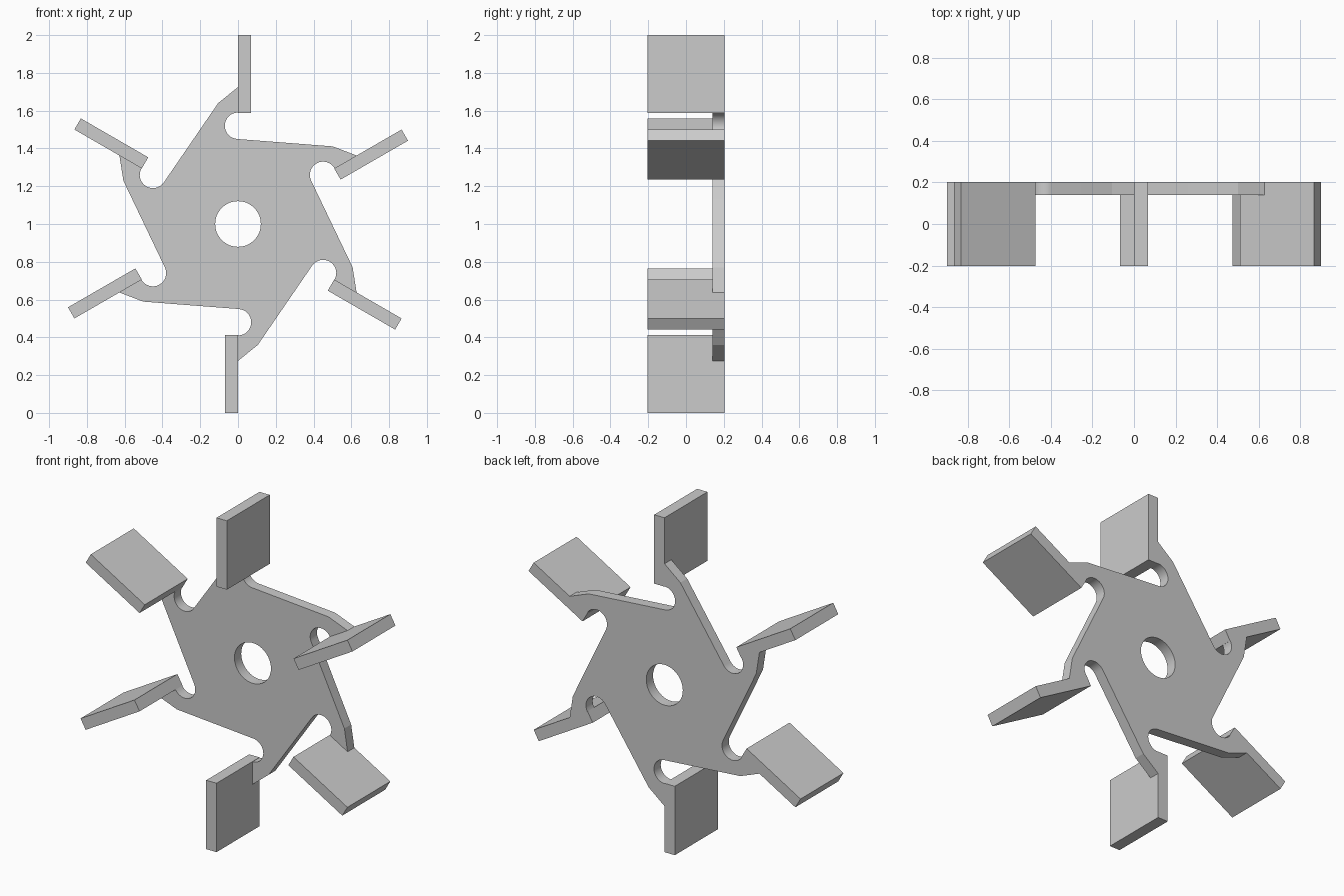
import bpy
import bmesh
from math import sin, cos, pi, radians
from mathutils import Matrix, Vector

BLADES = 6
HALF_DEPTH = 0.203
PLATE_T = 0.064
HUB = Vector((0, 0, 1))

default = bpy.data.objects.get("Cube")
if default:
    bpy.data.objects.remove(default, do_unlink=True)

grey = bpy.data.materials.new("plain_grey")
grey.use_nodes = True
colour = (0.6, 0.6, 0.6, 1)
grey.diffuse_color = colour
grey.node_tree.nodes["Principled BSDF"].inputs["Base Color"].default_value = colour


def arc(cx, cy, r, start, end, steps):
    """Points along an arc, angles in degrees."""
    angles = [radians(start + (end - start) * i / steps) for i in range(steps + 1)]
    return [Vector((cx + r * cos(a), cy + r * sin(a))) for a in angles]


def add_spline(curve, points):
    spline = curve.splines.new('POLY')
    spline.points.add(len(points) - 1)
    for target, p in zip(spline.points, points):
        target.co = (p.x, p.y, 0, 1)
    spline.use_cyclic_u = True


# Hub plate: one arm with its round notch, repeated around the centre
arm = [Vector((-0.105, 0.64)), Vector((0, 0.725))]
arm += arc(0, 0.52, 0.07, 90, 265.5, 16)
outline = []
for i in range(BLADES):
    turn = Matrix.Rotation(-2 * pi * i / BLADES, 2)
    outline += [turn @ p for p in arm]

curve = bpy.data.curves.new("hub_plate", 'CURVE')
curve.dimensions = '2D'
curve.fill_mode = 'BOTH'
curve.extrude = PLATE_T / 2
add_spline(curve, outline)
add_spline(curve, arc(0, 0, 0.121, 0, 350, 35))  # centre bore

plate = bpy.data.objects.new("hub_plate", curve)
bpy.context.collection.objects.link(plate)
bpy.ops.object.select_all(action='DESELECT')
plate.select_set(True)
bpy.context.view_layer.objects.active = plate
bpy.ops.object.convert(target='MESH')
plate = bpy.context.view_layer.objects.active

bm = bmesh.new()
bm.from_mesh(plate.data)
bmesh.ops.remove_doubles(bm, verts=bm.verts, dist=0.0001)
bmesh.ops.recalc_face_normals(bm, faces=bm.faces)
bm.to_mesh(plate.data)
bm.free()
plate.data.materials.clear()
plate.data.materials.append(grey)
plate.rotation_euler.x = pi / 2
plate.location = HUB + Vector((0, HALF_DEPTH - PLATE_T / 2, 0))
bpy.ops.object.shade_smooth_by_angle(angle=radians(15))

# Paddle blades: flat boxes with one face on the radial line
mesh = bpy.data.meshes.new("blade")
bm = bmesh.new()
bmesh.ops.create_cube(bm, size=1)
bmesh.ops.scale(bm, vec=(0.068, 2 * HALF_DEPTH, 0.412), verts=bm.verts)
bmesh.ops.translate(bm, vec=(0.034, 0, 0.794), verts=bm.verts)
bm.to_mesh(mesh)
bm.free()
mesh.materials.append(grey)
for i in range(BLADES):
    blade = bpy.data.objects.new(f"blade_{i + 1}", mesh)
    blade.location = HUB
    blade.rotation_euler.y = 2 * pi * i / BLADES
    bpy.context.collection.objects.link(blade)
